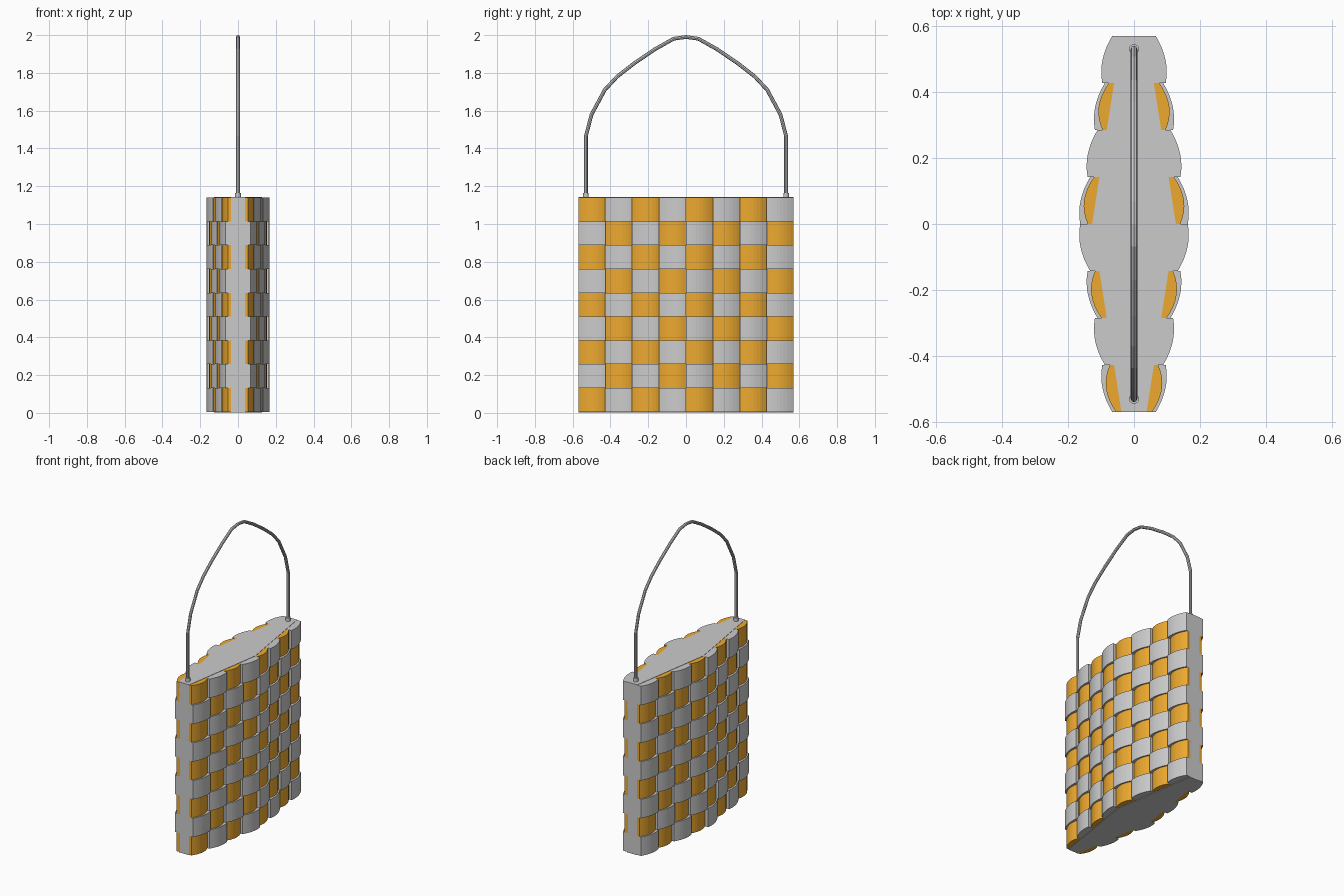
import bpy, bmesh, math

if "Cube" in bpy.data.objects:
    bpy.data.objects.remove(bpy.data.objects["Cube"])

HALF, COLS, ROWS = 0.57, 8, 9
Z0, Z1 = 0.006, 1.14
X_MID, X_END = 0.127, 0.038

orange = bpy.data.materials.new("orange")
orange.diffuse_color = (0.85, 0.40, 0.03, 1)
orange.use_nodes = True
orange.node_tree.nodes["Principled BSDF"].inputs["Base Color"].default_value = orange.diffuse_color


def finish(bm, name, mat=None, mirror=False):
    bmesh.ops.recalc_face_normals(bm, faces=bm.faces)
    me = bpy.data.meshes.new(name)
    bm.to_mesh(me)
    bm.free()
    ob = bpy.data.objects.new(name, me)
    bpy.context.collection.objects.link(ob)
    if mat:
        me.materials.append(mat)
    if mirror:
        ob.modifiers.new("mirror", 'MIRROR').use_axis = (True, False, False)
    return ob


def prism(bm, outline, z0, z1):
    lo = [bm.verts.new((x, y, z0)) for x, y in outline]
    hi = [bm.verts.new((x, y, z1)) for x, y in outline]
    bm.faces.new(lo[::-1])
    bm.faces.new(hi)
    n = len(lo)
    for i in range(n):
        j = (i + 1) % n
        bm.faces.new((lo[i], lo[j], hi[j], hi[i]))


def wall_x(y):
    return X_MID + (X_END - X_MID) * abs(y) / HALF


def tile_outline(col, outer, inner, bulge, segs=8):
    w = 2 * HALF / COLS
    ya, yb = -HALF + col * w, -HALF + (col + 1) * w
    a, b = (outer, inner) if yb <= 1e-6 else (inner, outer)
    pts = [(wall_x(ya) - 0.01, ya)]
    for i in range(segs + 1):
        t = i / segs
        y = ya + (yb - ya) * t
        off = a + (b - a) * t + bulge * 4 * t * (1 - t)
        pts.append((wall_x(y) + off, y))
    pts.append((wall_x(yb) - 0.01, yb))
    return pts


# Bag core: long six-sided prism
bm = bmesh.new()
prism(bm, [(X_END, -HALF), (X_MID, 0), (X_END, HALF),
           (-X_END, HALF), (-X_MID, 0), (-X_END, -HALF)], 0.003, Z1 + 0.002)
finish(bm, "bag_body")

# Woven checker tiles on both broad sides
bm_o, bm_g = bmesh.new(), bmesh.new()
h = (Z1 - Z0) / ROWS
for r in range(ROWS):
    for c in range(COLS):
        z = Z0 + r * h
        if (r + c) % 2 == 0:
            prism(bm_o, tile_outline(c, 0.016, 0.013, 0.021), z, z + h)
        else:
            prism(bm_g, tile_outline(c, 0.028, 0.036, 0.014), z, z + h)
finish(bm_o, "orange_weave", orange, True)
finish(bm_g, "grey_weave", None, True)

# Arched handle
half = [(0.53, 1.12), (0.53, 1.465), (0.50, 1.58), (0.43, 1.71), (0.365, 1.78),
        (0.275, 1.85), (0.165, 1.925), (0.065, 1.981)]
path = half + [(0, 1.99)] + [(-y, z) for y, z in reversed(half)]
cu = bpy.data.curves.new("handle", 'CURVE')
cu.dimensions = '3D'
cu.bevel_depth = 0.01
cu.bevel_resolution = 2
cu.use_fill_caps = True
sp = cu.splines.new('POLY')
sp.points.add(len(path) - 1)
for p, (y, z) in zip(sp.points, path):
    p.co = (0, y, z, 1)
sp.use_smooth = False
bpy.context.collection.objects.link(bpy.data.objects.new("handle", cu))

# Small collars where the handle enters the body
bm = bmesh.new()
for s in (-1, 1):
    ring = [(0.015 * math.cos(math.tau * i / 12), s * 0.53 + 0.015 * math.sin(math.tau * i / 12))
            for i in range(12)]
    prism(bm, ring, 1.13, 1.165)
finish(bm, "handle_collars")
